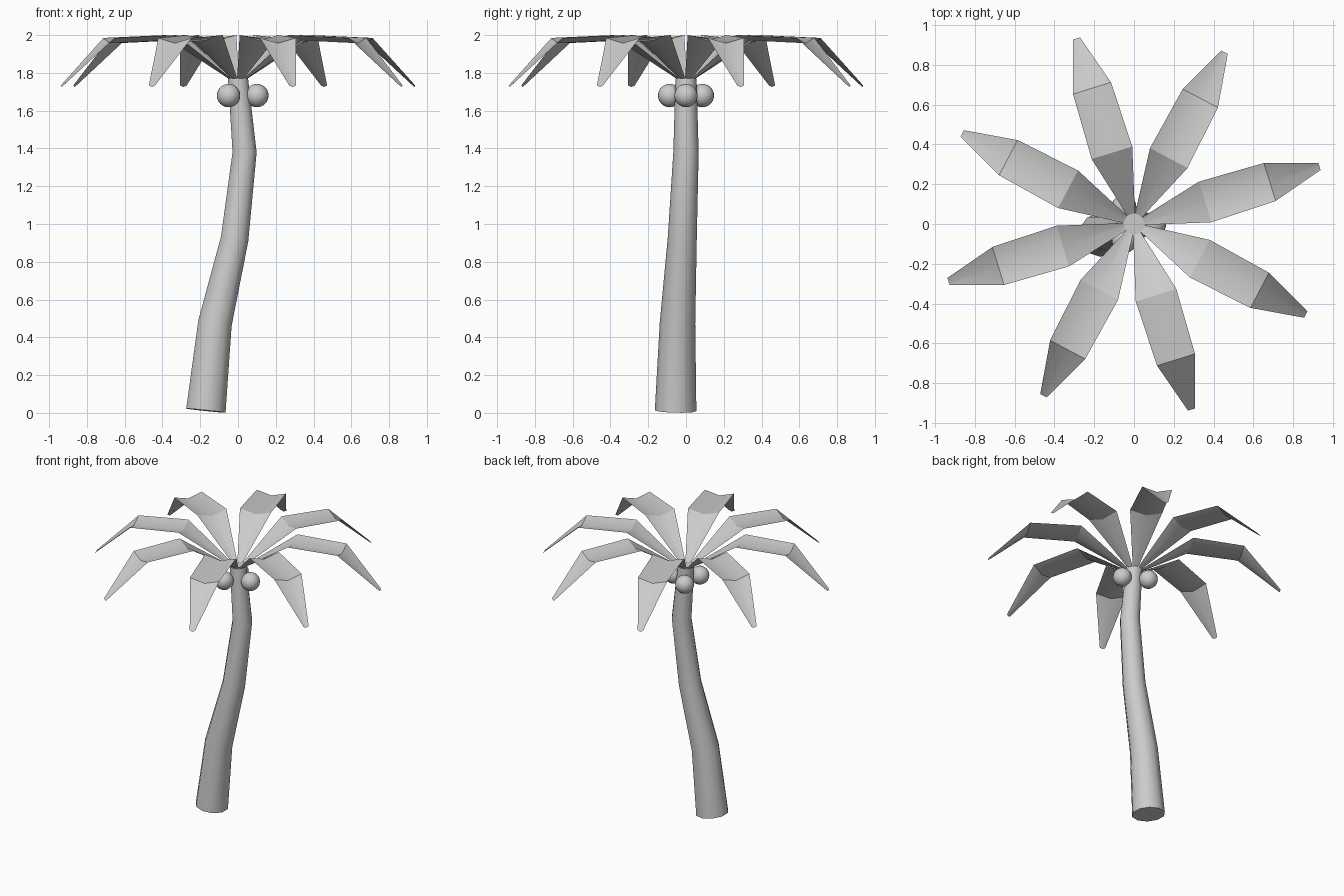
import bpy, bmesh, math
from mathutils import Vector

if "Cube" in bpy.data.objects:
    bpy.data.objects.remove(bpy.data.objects["Cube"])

grey = bpy.data.materials.new("plain grey")
grey.diffuse_color = (0.6, 0.6, 0.6, 1)
grey.use_nodes = True
grey.node_tree.nodes["Principled BSDF"].inputs["Base Color"].default_value = grey.diffuse_color


def make_object(name, bm, angle):
    me = bpy.data.meshes.new(name)
    bm.to_mesh(me)
    bm.free()
    me.materials.append(grey)
    ob = bpy.data.objects.new(name, me)
    bpy.context.collection.objects.link(ob)
    bpy.ops.object.select_all(action='DESELECT')
    ob.select_set(True)
    bpy.context.view_layer.objects.active = ob
    bpy.ops.object.shade_smooth_by_angle(angle=math.radians(angle))
    return ob


# Trunk: tapered tube along a bent path (x, y, z, radius)
path = [(-0.17, -0.055, 0.012, 0.11), (-0.122, -0.045, 0.475, 0.094),
        (-0.018, -0.02, 0.92, 0.077), (0.035, 0.0, 1.38, 0.067),
        (0.0, 0.0, 1.77, 0.056)]
SIDES = 10
points = [Vector(p[:3]) for p in path]
bm = bmesh.new()
rings = []
for i, p in enumerate(points):
    tangent = (points[min(i + 1, len(points) - 1)] - points[max(i - 1, 0)]).normalized()
    if i == len(points) - 1:
        tangent = Vector((0, 0, 1))
    turn = Vector((0, 0, 1)).rotation_difference(tangent)
    ring = []
    for k in range(SIDES):
        a = math.pi / 2 + 2 * math.pi * k / SIDES
        ring.append(bm.verts.new(p + turn @ (path[i][3] * Vector((math.cos(a), math.sin(a), 0)))))
    rings.append(ring)
for lo, hi in zip(rings, rings[1:]):
    for k in range(SIDES):
        n = (k + 1) % SIDES
        bm.faces.new((lo[k], lo[n], hi[n], hi[k]))
bm.faces.new(rings[0][::-1])
bm.faces.new(rings[-1])
make_object("trunk", bm, 40)

# Fronds: shallow V-shaped leaves (distance, half width, edge z, spine z)
profile = [(0.05, 0.02, 1.775, 1.768), (0.375, 0.107, 2.0, 1.972),
           (0.715, 0.10, 1.985, 1.957), (0.977, 0.018, 1.733, 1.725)]
for f in range(8):
    a = 0.3 + f * math.pi / 4
    out = Vector((math.cos(a), math.sin(a), 0))
    side = Vector((-math.sin(a), math.cos(a), 0))
    bm = bmesh.new()
    rows = []
    for r, w, edge, spine in profile:
        rows.append([bm.verts.new(out * r + side * (w * s) + Vector((0, 0, spine if s == 0 else edge)))
                     for s in (-1, 0, 1)])
    for p, q in zip(rows, rows[1:]):
        for c in range(2):
            bm.faces.new((p[c], q[c], q[c + 1], p[c + 1]))
    make_object(f"frond_{f + 1}", bm, 32)

# Coconuts: three around the top of the trunk
for c in range(3):
    a = c * 2 * math.pi / 3
    bm = bmesh.new()
    bmesh.ops.create_uvsphere(bm, u_segments=20, v_segments=12, radius=0.062)
    ob = make_object(f"coconut_{c + 1}", bm, 40)
    ob.location = (0.1 * math.cos(a), 0.1 * math.sin(a), 1.68)
